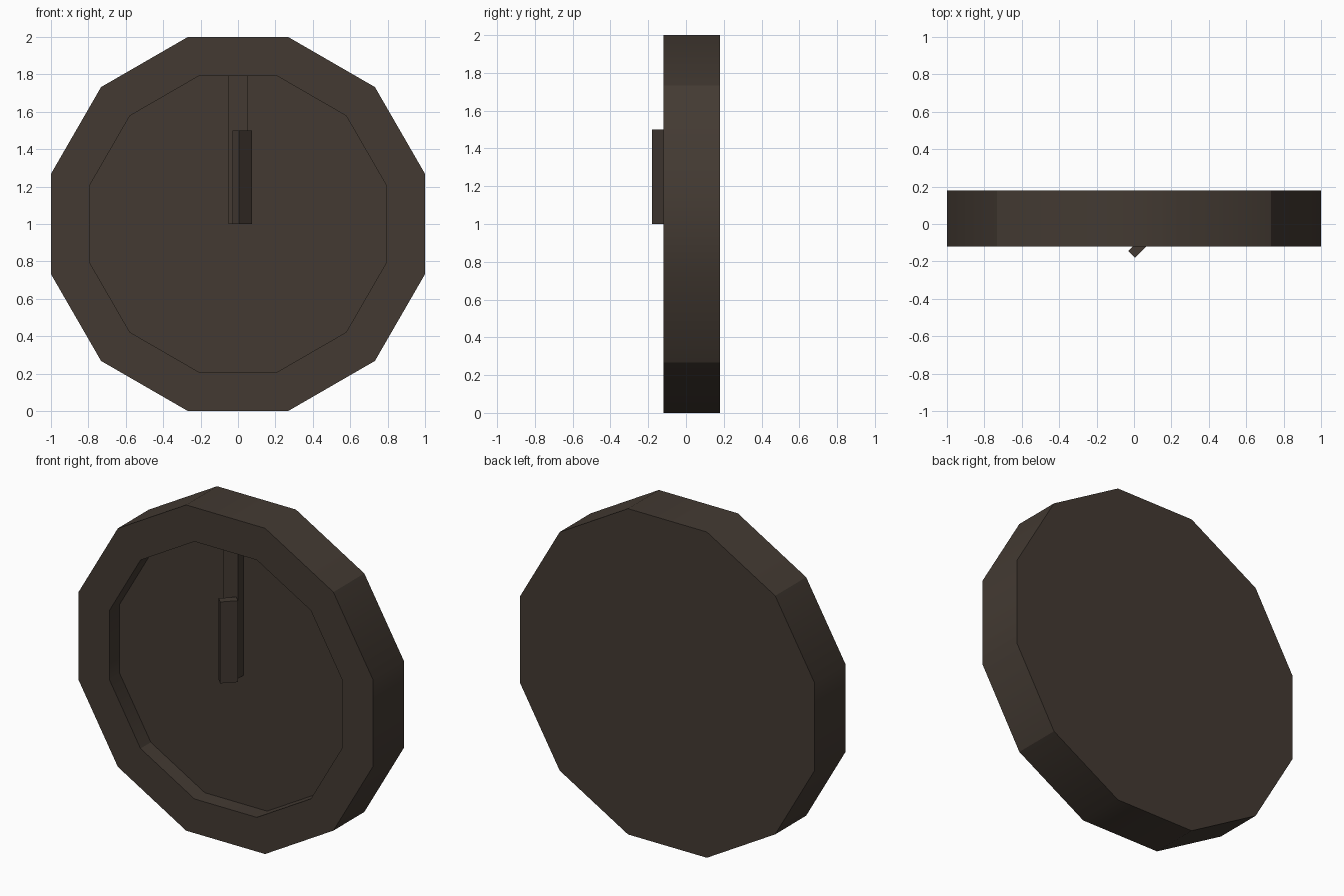
import bpy, bmesh, math
from mathutils import Matrix

if "Cube" in bpy.data.objects:
    bpy.data.objects.remove(bpy.data.objects["Cube"])

brown = bpy.data.materials.new("dark brown")
brown.diffuse_color = (0.056, 0.042, 0.032, 1)
brown.use_nodes = True
brown.node_tree.nodes["Principled BSDF"].inputs["Base Color"].default_value = brown.diffuse_color

SIDES = 12


def finish(bm, name):
    bmesh.ops.recalc_face_normals(bm, faces=bm.faces[:])
    mesh = bpy.data.meshes.new(name)
    bm.to_mesh(mesh)
    bm.free()
    mesh.materials.append(brown)
    ob = bpy.data.objects.new(name, mesh)
    bpy.context.collection.objects.link(ob)
    return ob


def ring(bm, apothem, y):
    r = apothem / math.cos(math.pi / SIDES)
    angles = [(i + 0.5) * 2 * math.pi / SIDES for i in range(SIDES)]
    return [bm.verts.new((r * math.cos(a), y, 1 + r * math.sin(a))) for a in angles]


def hand(name, width, depth, z0, z1, x, y, turn=0):
    bm = bmesh.new()
    bmesh.ops.create_cube(bm, size=1, matrix=Matrix.Translation((x, y, (z0 + z1) / 2))
                          @ Matrix.Rotation(turn, 4, 'Z')
                          @ Matrix.Diagonal((width, depth, z1 - z0, 1)))
    return finish(bm, name)


# Clock case: twelve-sided drum with a recessed dial
bm = bmesh.new()
rings = [ring(bm, a, y) for a, y in ((1, 0.18), (1, -0.12), (0.79, -0.12), (0.79, -0.02))]
bm.faces.new(rings[0])
bm.faces.new(rings[-1])
for k, (a, b) in enumerate(zip(rings, rings[1:])):
    for i in range(SIDES):
        j = (i + 1) % SIDES
        f = bm.faces.new((a[i], a[j], b[j], b[i]))
        f.smooth = k != 1
# Walls are smooth in groups of three, with crisp diagonal corners and rims
for e in bm.edges:
    u, v = e.verts
    across = abs(u.co.y - v.co.y) > 0.01
    diagonal = abs(abs(u.co.x) - abs(u.co.z - 1)) < 0.01
    e.smooth = across and not diagonal
finish(bm, "clock_case")

# Long hand lies on the dial, short hand stands in front of it, twisted
hand("minute_hand", 0.10, 0.05, 1.0, 1.79, 0, -0.045)
hand("hour_hand", 0.10, 0.05, 1.0, 1.5, 0.023, -0.127, math.radians(45))
